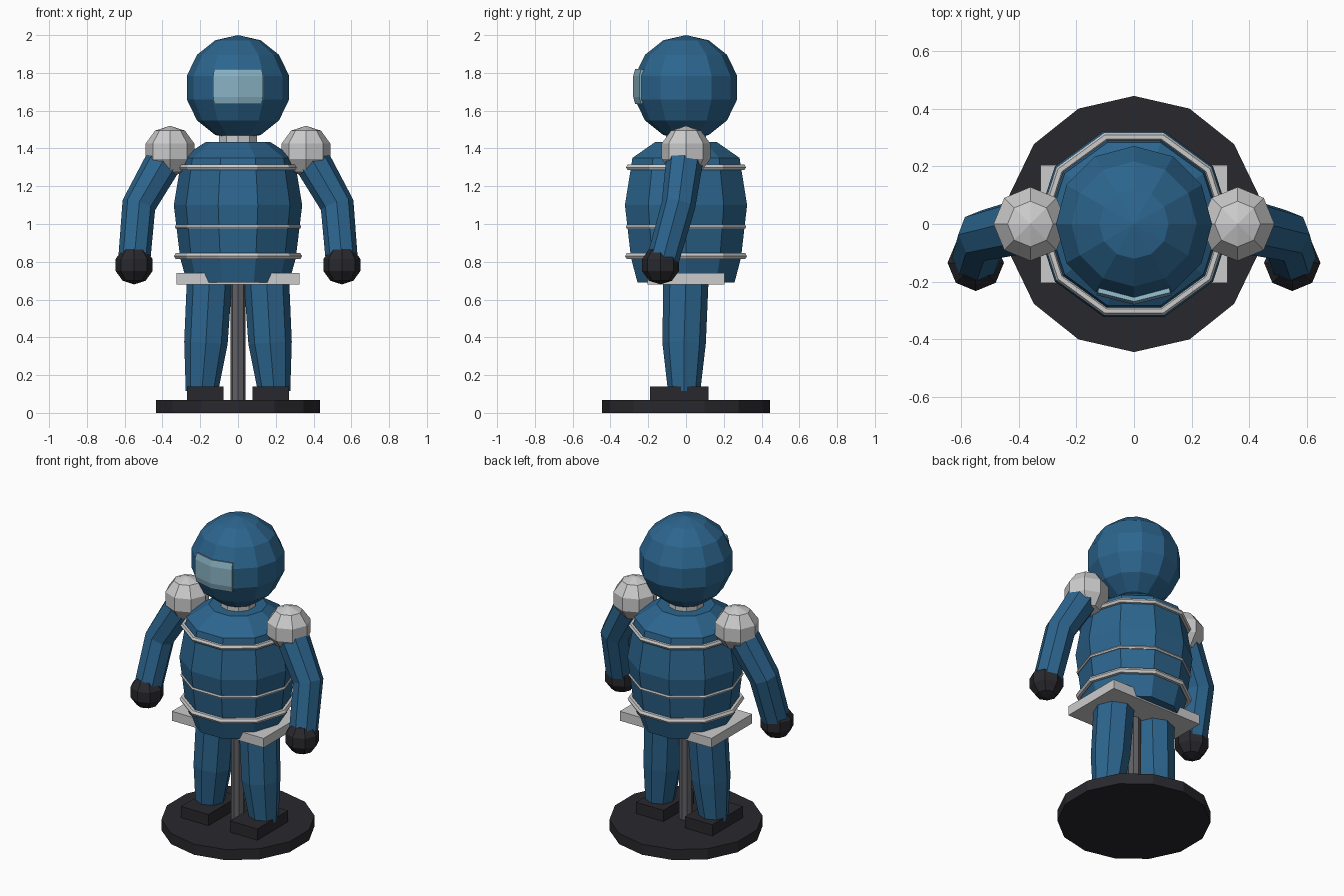
import bpy, bmesh
from math import sin, cos, pi, radians
from mathutils import Vector

if "Cube" in bpy.data.objects:
    bpy.data.objects.remove(bpy.data.objects["Cube"])


def material(name, rgb):
    m = bpy.data.materials.new(name)
    m.diffuse_color = (*rgb, 1)
    m.use_nodes = True
    m.node_tree.nodes["Principled BSDF"].inputs["Base Color"].default_value = m.diffuse_color
    return m


BLUE = material("blue", (0.025, 0.13, 0.27))
DARK = material("dark", (0.022, 0.022, 0.027))
GLASS = material("glass", (0.25, 0.45, 0.55))
STEEL = material("dark_steel", (0.12, 0.12, 0.13))


def finish(ob, name, mat=None, mirror=False):
    ob.name = name
    if mat:
        ob.data.materials.append(mat)
    if mirror:
        bpy.ops.object.select_all(action='DESELECT')
        bpy.context.view_layer.objects.active = ob
        ob.select_set(True)
        bpy.ops.object.transform_apply(location=True, rotation=True, scale=True)
        ob.modifiers.new("mirror", 'MIRROR').use_mirror_merge = False
    return ob


def sphere(name, loc, r, segs, rings, mat=None, mirror=False):
    bpy.ops.mesh.primitive_uv_sphere_add(segments=segs, ring_count=rings, radius=r, location=loc)
    return finish(bpy.context.object, name, mat, mirror)


def cylinder(name, r, z0, z1, sides, mat=None):
    bpy.ops.mesh.primitive_cylinder_add(vertices=sides, radius=r, depth=z1 - z0,
                                        location=(0, 0, (z0 + z1) / 2))
    return finish(bpy.context.object, name, mat)


def box(name, loc, size, mat=None, mirror=False):
    bpy.ops.mesh.primitive_cube_add(size=1, location=loc)
    bpy.context.object.scale = size
    return finish(bpy.context.object, name, mat, mirror)


def from_bmesh(name, bm, mat, mirror=False):
    bmesh.ops.recalc_face_normals(bm, faces=bm.faces)
    me = bpy.data.meshes.new(name)
    bm.to_mesh(me)
    bm.free()
    ob = bpy.data.objects.new(name, me)
    bpy.context.collection.objects.link(ob)
    return finish(ob, name, mat, mirror)


def loft(name, path, sides, mat, mirror=False):
    """Capped tube through (x, y, z, radius) stations."""
    pts = [Vector(p[:3]) for p in path]
    bm = bmesh.new()
    rings = []
    for i, p in enumerate(pts):
        t = (pts[min(i + 1, len(pts) - 1)] - pts[max(i - 1, 0)]).normalized()
        q = Vector((0, 0, -1)).rotation_difference(t)
        if t.z > 0:
            q = Vector((0, 0, 1)).rotation_difference(t)
        rings.append([bm.verts.new(p + q @ Vector((cos(a), sin(a), 0)) * path[i][3])
                      for a in (2 * pi * k / sides for k in range(sides))])
    for a, b in zip(rings, rings[1:]):
        for k in range(sides):
            j = (k + 1) % sides
            bm.faces.new((a[k], a[j], b[j], b[k]))
    bm.faces.new(rings[0])
    bm.faces.new(rings[-1])
    return from_bmesh(name, bm, mat, mirror)


# Display stand
cylinder("stand_base", 0.445, 0, 0.068, 14, DARK)
cylinder("stand_pole", 0.04, 0.06, 0.72, 8, STEEL)

# Torso, neck and belt plate
loft("torso", [(0, 0, z, r) for r, z in
               ((0.27, 0.69), (0.306, 0.82), (0.34, 1.10), (0.298, 1.35), (0.17, 1.435))], 10, BLUE)
cylinder("neck", 0.105, 1.41, 1.50, 10)
box("belt_plate", (0, 0, 0.71), (0.65, 0.41, 0.06))

# Trim rings around the torso
for name, z, r, t in (("chest_ring", 1.30, 0.318, 0.016),
                      ("waist_ring", 0.985, 0.325, 0.01),
                      ("hip_ring", 0.83, 0.321, 0.018)):
    bpy.ops.mesh.primitive_torus_add(major_segments=10, minor_segments=6, major_radius=r,
                                     minor_radius=t, location=(0, 0, z))
    finish(bpy.context.object, name)

# Helmet
sphere("helmet", (0, 0, 1.722), 0.278, 12, 7, BLUE)

# Visor: curved patch just in front of the helmet
bm = bmesh.new()
grid = [[bm.verts.new((0.285 * cos(radians(la)) * sin(radians(lo)),
                       -0.285 * cos(radians(la)) * cos(radians(lo)),
                       1.728 + 0.285 * sin(radians(la))))
         for lo in (-28, 0, 28)] for la in (-19, -11, 11, 19)]
for a, b in zip(grid, grid[1:]):
    for k in range(2):
        bm.faces.new((a[k], a[k + 1], b[k + 1], b[k]))
visor = from_bmesh("visor", bm, GLASS)
for f in visor.data.polygons:
    if f.normal.y > 0:
        visor.data.flip_normals()
        break
solid = visor.modifiers.new("thickness", 'SOLIDIFY')
solid.thickness = 0.03
solid.offset = -1

# Arms, hands and shoulder guards
sphere("shoulder_guards", (0.36, 0, 1.385), 0.135, 8, 5, None, True)
loft("arms", [(0.36, 0, 1.39, 0.10), (0.525, -0.04, 1.10, 0.09), (0.55, -0.125, 0.80, 0.085)],
     8, BLUE, True)
sphere("hands", (0.55, -0.135, 0.783), 0.103, 8, 5, DARK, True)

# Legs and shoes
loft("legs", [(0.15, 0, 0.72, 0.12), (0.17, -0.01, 0.37, 0.115), (0.192, -0.01, 0.11, 0.085)],
     8, BLUE, True)
box("shoes", (0.173, -0.035, 0.10), (0.195, 0.31, 0.08), DARK, True)
